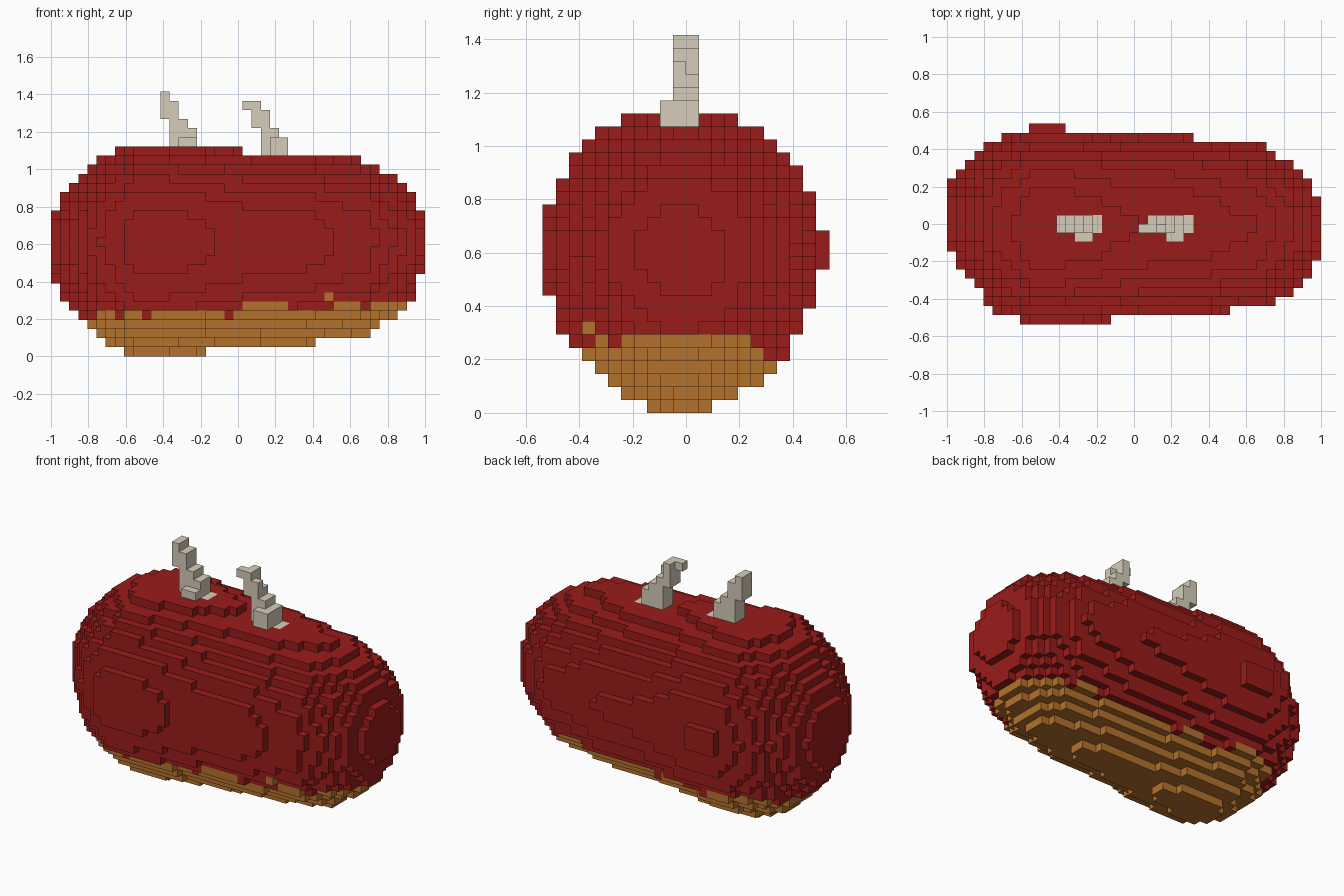
import bpy
import bmesh
from mathutils import Vector

cube = bpy.data.objects.get("Cube")
if cube:
    bpy.data.objects.remove(cube)

UNIT = 2 / 41  # edge of one block


def material(name, colour):
    mat = bpy.data.materials.new(name)
    mat.use_nodes = True
    rgba = (*colour, 1)
    mat.diffuse_color = rgba
    mat.node_tree.nodes["Principled BSDF"].inputs["Base Color"].default_value = rgba
    return mat


RED = material("dark red", (0.32, 0.0115, 0.011))
TAN = material("belly tan", (0.456, 0.165, 0.026))
BONE = material("bone grey", (0.67, 0.615, 0.49))

# Relative girth along the length of the body
GIRTH = [(-20, .353), (-19, .51), (-18, .59), (-17, .68), (-16, .787), (-15, .857),
         (-14, .893), (-13, .925), (-12, .97), (-11, 1), (-8, 1), (-7, .985),
         (-4, .962), (-3, .945), (-2, .93), (0, .92), (1, .91), (6, .9), (8, .885),
         (10, .85), (11, .838), (13, .828), (14, .808), (15, .755), (17, .665),
         (18, .59), (19, .51), (20, .31)]


def girth(x):
    for (x0, g0), (x1, g1) in zip(GIRTH, GIRTH[1:]):
        if x0 <= x <= x1:
            return g0 + (g1 - g0) * (x - x0) / (x1 - x0)
    return 0


def in_body(i, j, k):
    # Round on top, deeper and narrower below; the right end leans to the back
    lean = 0.015 * max(0, -12 - i) ** 2
    dy = abs(j + 0.8 - lean) / 10.9
    if k > 12:
        dz, power = (k - 12) / 10.9, 2
    else:
        dz, power = (12 - k) / 12.55, 1.8
    return (dy ** power + dz ** power) ** (1 / power) <= girth(i) + 0.003


def is_belly(i, j, k):
    # Ragged line between belly and back, with one stray spot
    if (i, k) == (10, 6) and j < 0:
        return True
    limit = 6 if i > 10 or 0 < i < 6 else 5
    if j > 5 and i < 9:
        limit = 4 if -1 <= i <= 6 or -8 <= i <= -5 else 5
    elif i in (-13, -10, -1, 14):
        limit -= 1
    if i < -15 or (i > 15 and abs(j) > 5):
        limit = 4
    return k < limit


def blocks(i0, i1, j0, j1, k0, k1):
    return {(i, j, k) for i in range(i0, i1) for j in range(j0, j1) for k in range(k0, k1)}


def columns(spans):
    # Each span is a column position with its bottom and top
    cells = set()
    for i, low, high in spans:
        cells |= blocks(i, i + 1, -1, 1, low, high)
    return cells


SIDES = [Vector(s) for s in ((1, 0, 0), (-1, 0, 0), (0, 1, 0), (0, -1, 0), (0, 0, 1), (0, 0, -1))]


def build(name, cells, solid, mats, rule=None):
    """Make the outer skin of a set of blocks."""
    bm = bmesh.new()
    for cell in cells:
        centre = Vector(cell) + Vector((0, 0.5, 0.5))
        for n in SIDES:
            if tuple(int(a + b) for a, b in zip(cell, n)) in solid:
                continue
            u = Vector((n.y, n.z, n.x))
            v = n.cross(u)
            mid = centre + n / 2
            corners = [mid + (u * a + v * b) / 2 for a, b in ((-1, -1), (1, -1), (1, 1), (-1, 1))]
            face = bm.faces.new([bm.verts.new(c * UNIT) for c in corners])
            face.material_index = int(rule(*cell)) if rule else 0
    bmesh.ops.remove_doubles(bm, verts=bm.verts, dist=UNIT / 100)
    mesh = bpy.data.meshes.new(name)
    bm.to_mesh(mesh)
    bm.free()
    for mat in mats:
        mesh.materials.append(mat)
    bpy.context.collection.objects.link(bpy.data.objects.new(name, mesh))


# Horns: stepped columns, a small front foot, and a base set flush in the back
right_horn = columns([(-8, 26, 29), (-7, 22, 28), (-6, 22, 26), (-5, 22, 25), (-4, 22, 23)])
right_horn |= blocks(-6, -4, -2, -1, 22, 24)
left_horn = columns([(2, 25, 28), (3, 21, 27), (4, 21, 25), (5, 21, 24), (6, 21, 22)])
left_horn |= blocks(4, 6, -2, -1, 21, 24) | blocks(1, 2, -1, 0, 27, 28)
left_horn -= blocks(3, 4, 0, 1, 26, 27)

body = {c for c in blocks(-20, 21, -11, 11, 0, 23) if in_body(*c)}
body -= right_horn | left_horn
solid = body | right_horn | left_horn

build("body", body, solid, [RED, TAN], is_belly)
build("right_horn", right_horn, solid, [BONE])
build("left_horn", left_horn, solid, [BONE])
